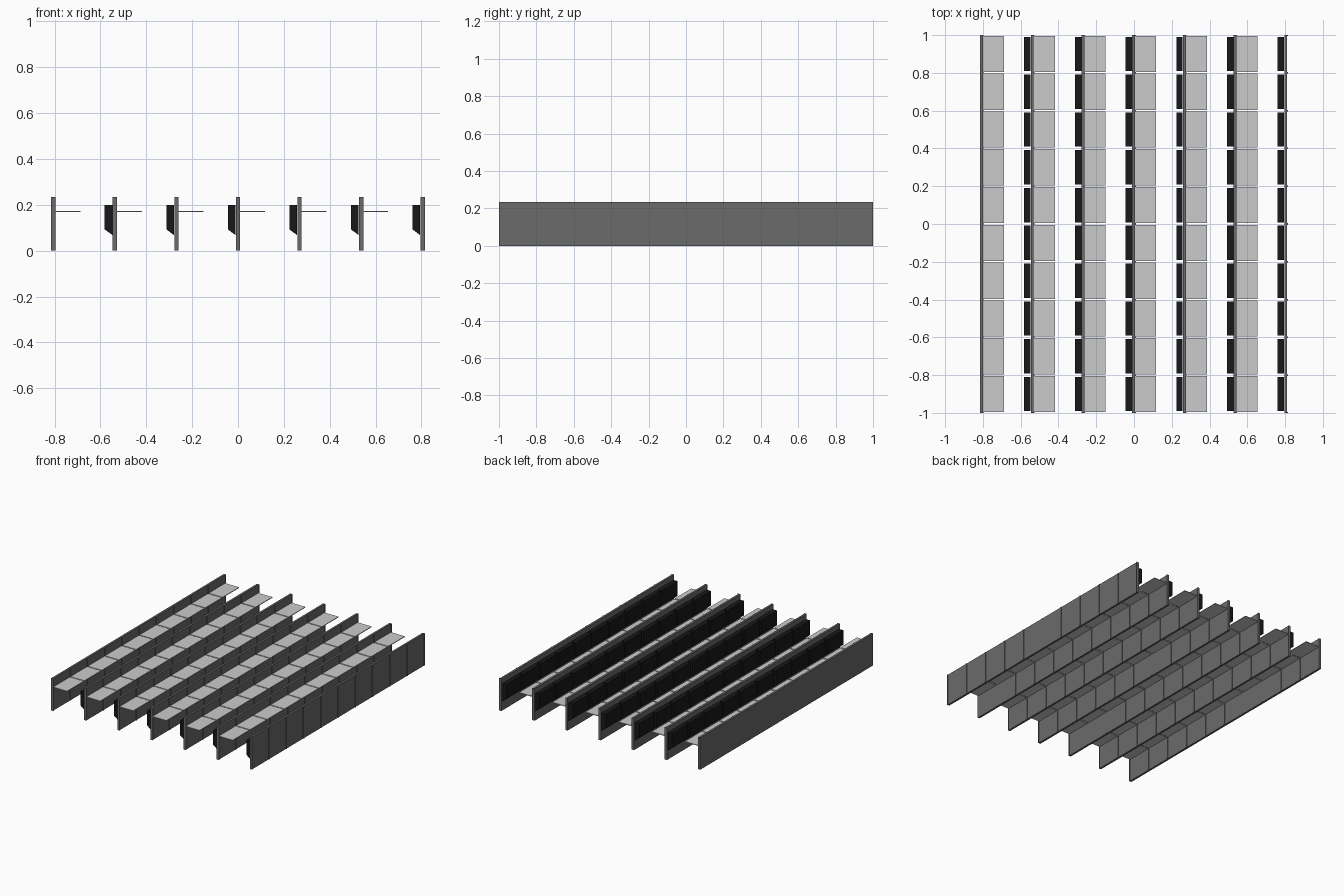
import bpy, bmesh

if "Cube" in bpy.data.objects:
    bpy.data.objects.remove(bpy.data.objects["Cube"])

ROWS, SEATS = 7, 10
PITCH = 0.2685
PANEL_W = 2.0 / SEATS
LEFT = -0.815          # outer face of first wall
WALL_T = 0.015
WALL_H = 0.235


def material(name, v):
    m = bpy.data.materials.new(name)
    m.diffuse_color = (v, v, v, 1)
    m.use_nodes = True
    m.node_tree.nodes["Principled BSDF"].inputs["Base Color"].default_value = m.diffuse_color
    return m


black = material("black", 0.009)
dark_grey = material("dark_grey", 0.145)


def extrude_profile(name, profile, segments, mat=None):
    """Extrude an (x, z) profile along y once for every (y0, y1) segment."""
    bm = bmesh.new()
    for y0, y1 in segments:
        a = [bm.verts.new((x, y0, z)) for x, z in profile]
        b = [bm.verts.new((x, y1, z)) for x, z in profile]
        n = len(profile)
        bm.faces.new(a)
        bm.faces.new(b[::-1])
        for i in range(n):
            bm.faces.new((a[i], b[i], b[(i + 1) % n], a[(i + 1) % n]))
    bmesh.ops.recalc_face_normals(bm, faces=bm.faces)
    me = bpy.data.meshes.new(name)
    bm.to_mesh(me)
    bm.free()
    if mat:
        me.materials.append(mat)
    ob = bpy.data.objects.new(name, me)
    bpy.context.collection.objects.link(ob)
    return ob


def rect(x0, x1, z0, z1):
    return [(x0, z0), (x1, z0), (x1, z1), (x0, z1)]


def bays(inset):
    return [(-1 + i * PANEL_W + inset, -1 + (i + 1) * PANEL_W - inset)
            for i in range(SEATS)]


joints = [(max(-1, -1 + i * PANEL_W - 0.004), min(1, -1 + i * PANEL_W + 0.004))
          for i in range(SEATS + 1)]

for r in range(ROWS):
    x = LEFT + r * PITCH
    face = x + WALL_T
    # upright partition and the thin ribs on its desk side
    extrude_profile(f"partition_{r + 1}", rect(x, face, 0, WALL_H), [(-1, 1)], dark_grey)
    extrude_profile(f"partition_ribs_{r + 1}",
                    rect(face, face + 0.004, 0, WALL_H), joints, dark_grey)
    # desk tops
    if r < ROWS - 1:
        extrude_profile(f"desk_tops_{r + 1}",
                        rect(face, x + 0.127, 0.168, 0.173), bays(0.004))
    # folded seats on the back of the partition
    if r > 0:
        seat = [(x - 0.035, 0.2), (x - 0.001, 0.2),
                (x - 0.001, 0.068), (x - 0.035, 0.093)]
        extrude_profile(f"folded_seats_{r + 1}", seat, bays(0.009), black)
